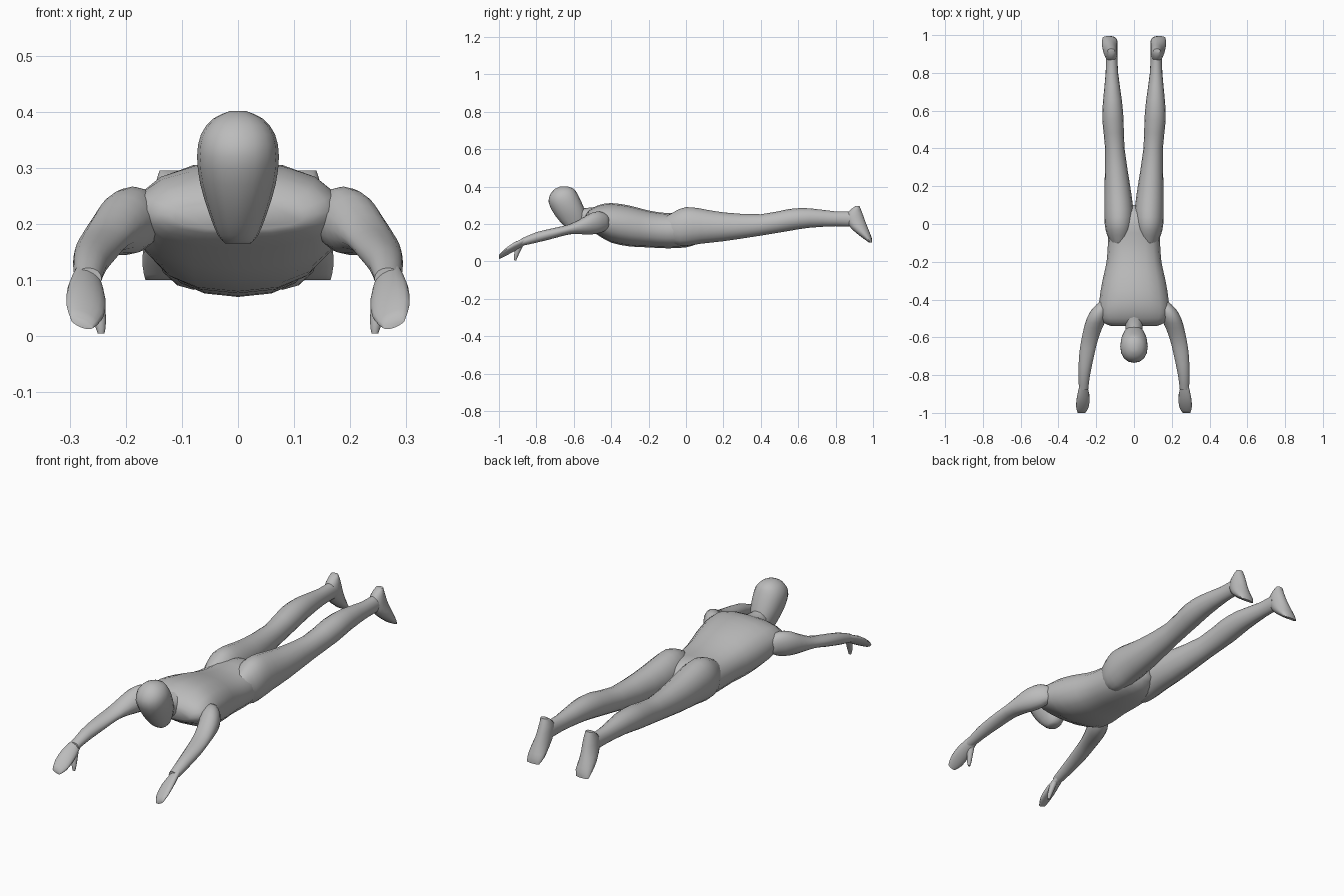
import bpy
import bmesh
from math import sin, cos, pi, copysign, radians

# Remove the default object only
default_cube = bpy.data.objects.get("Cube")
if default_cube:
    bpy.data.objects.remove(default_cube, do_unlink=True)

# One plain colour for the whole figure
grey = bpy.data.materials.new("plain grey")
grey.use_nodes = True
colour = (0.5, 0.5, 0.5, 1)
grey.diffuse_color = colour
grey.node_tree.nodes["Principled BSDF"].inputs["Base Color"].default_value = colour

SIDES = 16
STEPS = 2


def blend(before, start, end, after, t):
    """Catmull-Rom interpolation of one number."""
    slope_a = (end - before) / 2
    slope_b = (after - start) / 2
    rise = end - start
    cubic = slope_a + slope_b - 2 * rise
    square = 3 * rise - 2 * slope_a - slope_b
    return start + t * (slope_a + t * (square + t * cubic))


def refine(stations):
    """Add in-between cross-sections so that the outline curves softly."""
    last = len(stations) - 1
    result = []
    for i in range(last):
        rows = [stations[max(0, min(last, i + k))] for k in (-1, 0, 1, 2)]
        for step in range(STEPS):
            result.append([blend(*numbers, step / STEPS) for numbers in zip(*rows)])
    result.append(list(stations[last]))
    return result


def loft(name, stations, axis="y", side=1, tilt=0, fullness=1.0):
    """Skin rounded sections; each station is position, min u, max u, min v, max v.
    Along y the section lies in x and z, along z it lies in x and y."""
    bm = bmesh.new()
    rings = []
    for place, u_min, u_max, v_min, v_max in refine(stations):
        ring = []
        for k in range(SIDES):
            angle = 2 * pi * k / SIDES
            c, s = cos(angle), sin(angle)
            du = copysign(abs(c) ** fullness, c) * (u_max - u_min) / 2
            dv = copysign(abs(s) ** fullness, s) * (v_max - v_min) / 2
            u = (u_min + u_max) / 2 + du
            v = (v_min + v_max) / 2 + dv + tilt * du
            point = (side * u, place, v) if axis == "y" else (side * u, v, place)
            ring.append(bm.verts.new(point))
        rings.append(ring)
    for lower, upper in zip(rings, rings[1:]):
        for k in range(SIDES):
            n = (k + 1) % SIDES
            bm.faces.new((lower[k], lower[n], upper[n], upper[k]))
    bm.faces.new(rings[0])
    bm.faces.new(rings[-1])
    bmesh.ops.recalc_face_normals(bm, faces=bm.faces)
    mesh = bpy.data.meshes.new(name)
    bm.to_mesh(mesh)
    bm.free()
    mesh.materials.append(grey)
    part = bpy.data.objects.new(name, mesh)
    bpy.context.collection.objects.link(part)
    bpy.ops.object.select_all(action="DESELECT")
    part.select_set(True)
    bpy.context.view_layer.objects.active = part
    bpy.ops.object.shade_smooth_by_angle(angle=radians(50))
    return part


def centred(rows):
    """Turn position, half width, min v, max v into full stations."""
    return [(place, -half, half, low, high) for place, half, low, high in rows]


# Torso, from the shoulders to the crotch
loft("torso", centred([
    (-.54, .12, .19, .24),
    (-.52, .165, .17, .272),
    (-.47, .185, .14, .3),
    (-.4, .183, .1, .312),
    (-.3, .167, .08, .298),
    (-.2, .145, .075, .272),
    (-.1, .138, .07, .258),
    (0, .13, .075, .262),
    (.06, .08, .095, .24),
    (.1, .03, .13, .2),
]), fullness=.87)

# Neck, leaning forward into the head
loft("neck", centred([
    (-.62, .042, .21, .31),
    (-.54, .046, .19, .285),
    (-.44, .07, .18, .3),
]))

# Head, with a wide crown and a narrow chin
loft("head", centred([
    (.165, .022, -.615, -.57),
    (.18, .036, -.64, -.545),
    (.22, .052, -.68, -.53),
    (.27, .067, -.715, -.54),
    (.32, .073, -.735, -.56),
    (.36, .066, -.725, -.58),
    (.388, .044, -.7, -.6),
    (.401, .015, -.67, -.635),
]), axis="z", fullness=.92)

for label, side in (("left", 1), ("right", -1)):
    # Arm reaching forward, from the shoulder to the wrist
    loft(label + "_arm", [
        (-.41, .14, .18, .18, .24),
        (-.45, .135, .222, .155, .265),
        (-.5, .145, .25, .145, .262),
        (-.55, .168, .265, .145, .235),
        (-.62, .193, .28, .145, .2),
        (-.7, .212, .291, .125, .18),
        (-.8, .233, .294, .1, .156),
        (-.88, .243, .291, .083, .122),
    ], side=side)

    # Hand, with the thumb edge held lower
    loft(label + "_hand", [
        (-.86, .245, .29, .09, .125),
        (-.92, .236, .303, .056, .098),
        (-.97, .24, .306, .03, .062),
        (-1, .258, .298, .015, .032),
    ], side=side, tilt=.35)

    # Thumb pointing down
    loft(label + "_thumb", [
        (.005, .238, .25, -.918, -.908),
        (.03, .235, .258, -.92, -.897),
        (.085, .24, .27, -.91, -.87),
    ], axis="z", side=side)

    # Leg, from the buttock to the ankle
    loft(label + "_leg", [
        (-.12, .05, .11, .14, .23),
        (-.06, .015, .142, .09, .267),
        (0, .004, .155, .083, .29),
        (.08, .004, .157, .095, .282),
        (.2, .02, .156, .108, .262),
        (.4, .05, .153, .138, .252),
        (.55, .055, .168, .163, .28),
        (.66, .065, .163, .18, .284),
        (.8, .084, .15, .188, .267),
        (.9, .088, .148, .185, .268),
    ], side=side)

    # Foot, with the heel up and the toes down
    loft(label + "_foot", [
        (.1, .1, .165, .98, .995),
        (.125, .088, .17, .945, .993),
        (.165, .088, .168, .895, .978),
        (.21, .088, .158, .86, .96),
        (.26, .09, .15, .862, .942),
        (.295, .103, .14, .905, .928),
    ], axis="z", side=side)
